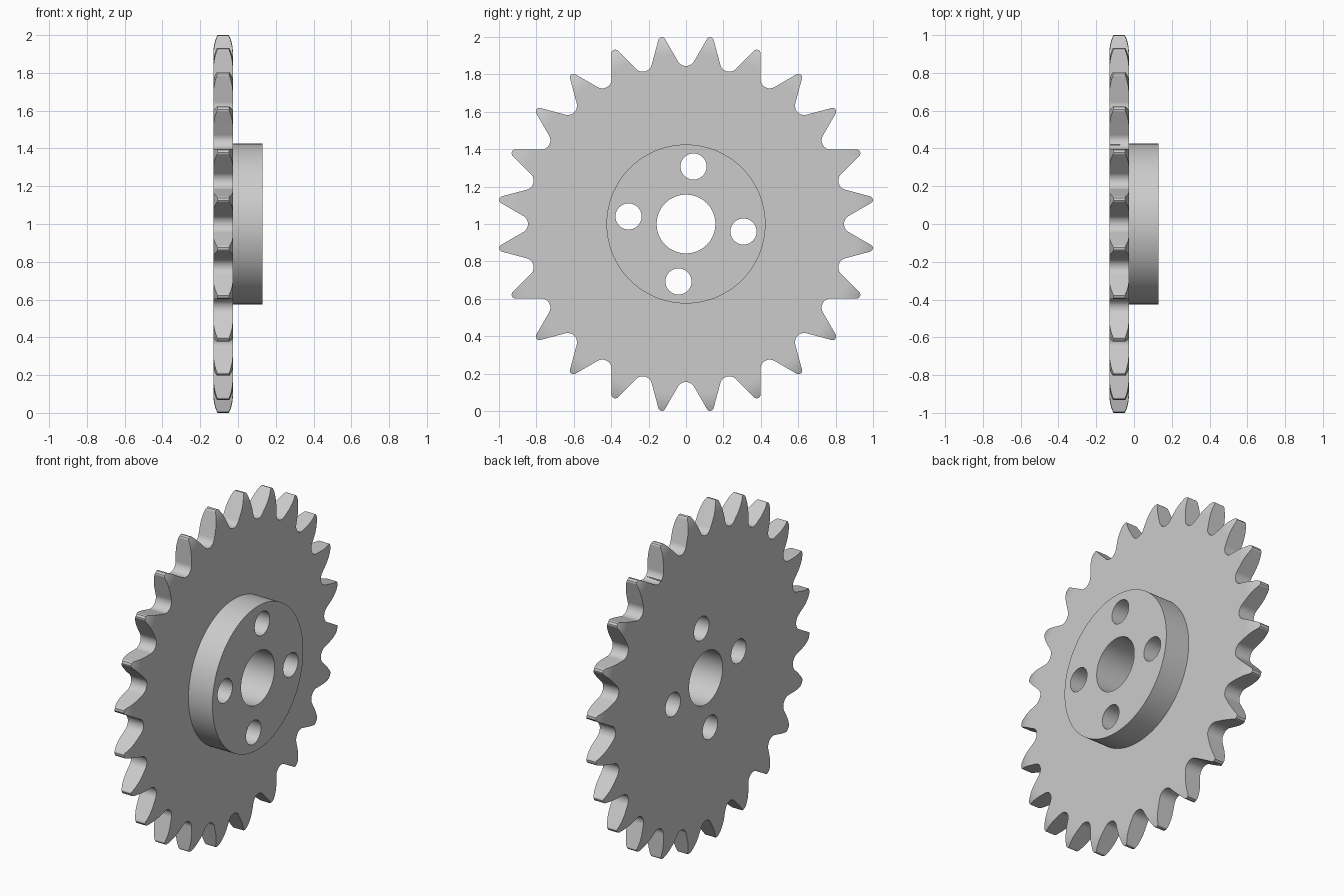
import bpy, bmesh
from math import sin, cos, radians, sqrt, asin, pi
from mathutils import Matrix, Vector

if "Cube" in bpy.data.objects:
    bpy.data.objects.remove(bpy.data.objects["Cube"], do_unlink=True)

TEETH = 24
PITCH = radians(360 / TEETH)
TIP_R, SEAT_R, ROLLER_R = 1.007, 0.895, 0.05      # tip, roller centre, roller
BACK, SHOULDER, FRONT = -0.13, -0.027, 0.13       # plate and hub along x
HUB_R, BORE_R = 0.425, 0.157
BOLT_R, BOLT_CIRCLE, BOLT_TURN = 0.07, 0.31, radians(7.5)
CENTRE = Vector((0, 0, 1))

steel = bpy.data.materials.new("grey steel")
steel.use_nodes = True
GREY = (0.6, 0.6, 0.6, 1)
steel.diffuse_color = GREY
steel.node_tree.nodes["Principled BSDF"].inputs["Base Color"].default_value = GREY


def make_object(name, bm):
    bmesh.ops.recalc_face_normals(bm, faces=bm.faces)
    mesh = bpy.data.meshes.new(name)
    bm.to_mesh(mesh)
    bm.free()
    mesh.materials.append(steel)
    obj = bpy.data.objects.new(name, mesh)
    obj.location = CENTRE
    bpy.context.collection.objects.link(obj)
    return obj


def prism(name, outline, x0, x1):
    """Extrude a closed (y, z) outline along x."""
    bm = bmesh.new()
    face = bm.faces.new([bm.verts.new((x0, y, z)) for y, z in outline])
    top = bmesh.ops.extrude_face_region(bm, geom=[face])["geom"]
    verts = [v for v in top if isinstance(v, bmesh.types.BMVert)]
    bmesh.ops.translate(bm, verts=verts, vec=(x1 - x0, 0, 0))
    return make_object(name, bm)


def lathe(name, profile, steps=120):
    """Spin a closed (x, radius) profile about the x axis."""
    bm = bmesh.new()
    verts = [bm.verts.new((x, 0, r)) for x, r in profile]
    edges = [bm.edges.new((a, b)) for a, b in zip(verts, verts[1:] + verts[:1])]
    bmesh.ops.spin(bm, geom=verts + edges, cent=(0, 0, 0), axis=(1, 0, 0),
                   angle=2 * pi, steps=steps)
    bmesh.ops.remove_doubles(bm, verts=bm.verts, dist=1e-5)
    return make_object(name, bm)


def boolean(target, cutter, operation):
    mod = target.modifiers.new(operation.lower(), 'BOOLEAN')
    mod.operation, mod.object, mod.solver = operation, cutter, 'EXACT'
    bpy.context.view_layer.objects.active = target
    bpy.ops.object.modifier_apply(modifier=mod.name)
    bpy.data.objects.remove(cutter, do_unlink=True)


# Plate edge: an arc tangent to each face thins the teeth towards the tip
CHAMFER, CHAMFER_R = 0.021, 0.234
start_r = TIP_R - sqrt(2 * CHAMFER_R * CHAMFER - CHAMFER ** 2)
sweep = asin((TIP_R + 0.01 - start_r) / CHAMFER_R)
arc = [(CHAMFER_R * (1 - cos(sweep * i / 8)), start_r + CHAMFER_R * sin(sweep * i / 8))
       for i in range(9)]

# Toothed plate, hub and centre bore as one turned body
profile = [(BACK, BORE_R)]
profile += [(BACK + d, r) for d, r in arc]
profile += [(SHOULDER - d, r) for d, r in reversed(arc)]
profile += [(SHOULDER, HUB_R), (FRONT, HUB_R), (FRONT, BORE_R)]
sprocket = lathe("sprocket_with_hub", profile)

# One gap between teeth: roller seat, straight flank, rounded tip corner
flank = radians(30)
half = []
for i in range(9):
    a = (pi / 2 - flank) * i / 8
    half.append((ROLLER_R * sin(a), SEAT_R - ROLLER_R * cos(a)))
y, z = half[-1]
run = (TIP_R - 0.007 - z) / cos(flank)
half.append((y + run * 0.95 * sin(flank), z + run * 0.95 * cos(flank)))
half += [(TIP_R * sin(PITCH / 2 - k), (TIP_R - d) * cos(PITCH / 2 - k))
         for k, d in ((0.0115, 0.003), (0.007, 0))]
gap = [(-y, z) for y, z in reversed(half[1:])] + half

outline = []
for n in range(TEETH):
    turn = Matrix.Rotation(-n * PITCH, 2)
    outline += [tuple(turn @ Vector(p)) for p in gap]
boolean(sprocket, prism("tooth_outline", outline, -0.3, 0.3), 'INTERSECT')

# Four bolt holes through hub and plate
for n in range(4):
    a = BOLT_TURN + n * pi / 2
    cy, cz = BOLT_CIRCLE * sin(a), BOLT_CIRCLE * cos(a)
    ring = [(cy + BOLT_R * sin(2 * pi * i / 40), cz + BOLT_R * cos(2 * pi * i / 40))
            for i in range(40)]
    boolean(sprocket, prism("bolt_hole", ring, -0.3, 0.3), 'DIFFERENCE')

# Merge the flat faces, then smooth the curved ones
bm = bmesh.new()
bm.from_mesh(sprocket.data)
bmesh.ops.dissolve_limit(bm, angle_limit=radians(0.5), verts=bm.verts, edges=bm.edges)
bm.to_mesh(sprocket.data)
bm.free()

bpy.ops.object.select_all(action='DESELECT')
sprocket.select_set(True)
bpy.context.view_layer.objects.active = sprocket
bpy.ops.object.shade_smooth_by_angle(angle=radians(30))
normals = sprocket.modifiers.new("weighted_normals", 'WEIGHTED_NORMAL')
normals.keep_sharp = True
